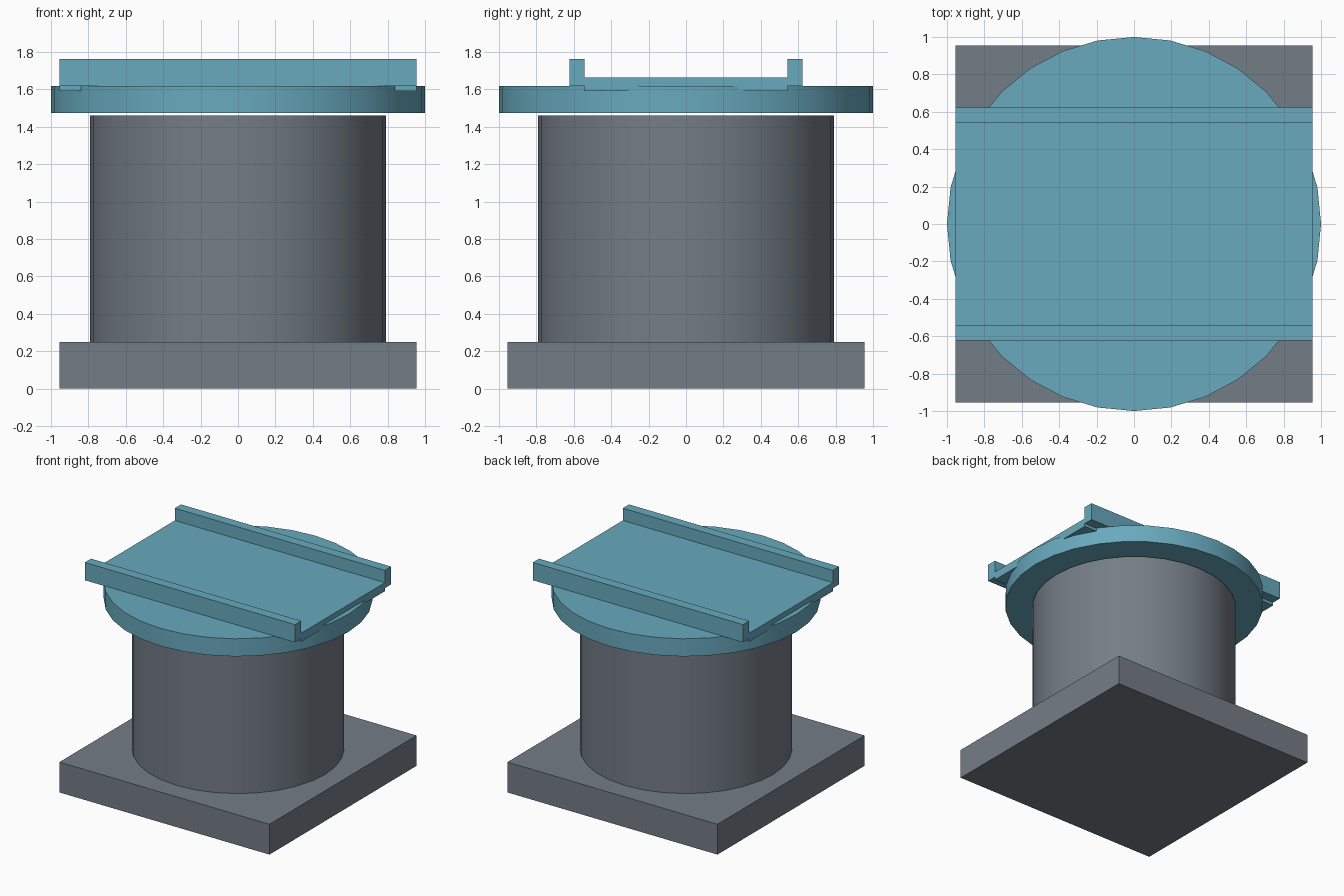
import bpy, math

if "Cube" in bpy.data.objects:
    bpy.data.objects.remove(bpy.data.objects["Cube"])


def material(name, rgb):
    m = bpy.data.materials.new(name)
    m.diffuse_color = (*rgb, 1)
    m.use_nodes = True
    m.node_tree.nodes["Principled BSDF"].inputs["Base Color"].default_value = m.diffuse_color
    return m


grey = material("slate grey", (0.175, 0.205, 0.24))
blue = material("soft blue", (0.14, 0.40, 0.51))


def box(name, sx, sy, z0, z1, mat):
    bpy.ops.mesh.primitive_cube_add(size=1, location=(0, 0, (z0 + z1) / 2))
    o = bpy.context.object
    o.name = name
    o.scale = (sx, sy, z1 - z0)
    bpy.ops.object.transform_apply(location=False, rotation=False, scale=True)
    o.data.materials.append(mat)
    return o


def drum(name, r, z0, z1, mat):
    bpy.ops.mesh.primitive_cylinder_add(vertices=32, radius=r, depth=z1 - z0,
                                        location=(0, 0, (z0 + z1) / 2))
    o = bpy.context.object
    o.name = name
    o.data.materials.append(mat)
    bpy.ops.object.shade_smooth_by_angle(angle=math.radians(30))
    return o


# Fixed pedestal
box("base_plate", 1.91, 1.91, 0, 0.249, grey)
drum("column", 0.79, 0.249, 1.46, grey)

# Turntable disc, floating just above the column
drum("turntable_disc", 1.0, 1.474, 1.619, blue)

# Tray with raised rails: half cross-section (y, z), mirrored and extruded along x
half = [(0.543, 1.592), (0.543, 1.617), (0.624, 1.617),
        (0.624, 1.763), (0.543, 1.763), (0.543, 1.662)]
section = half + [(-y, z) for y, z in reversed(half)]
n = len(section)
verts = [(x, y, z) for x in (-0.955, 0.955) for y, z in section]
faces = [(i, i + n, (i + 1) % n + n, (i + 1) % n) for i in range(n)]
# end caps: plate strip plus one quad per rail
for k in (0, n):
    caps = [(0, 1, 5, 6, 10, 11), (1, 2, 3, 4, 5), (6, 7, 8, 9, 10)]
    for c in caps:
        c = [i + k for i in c]
        faces.append(c if k else c[::-1])
mesh = bpy.data.meshes.new("railed_tray")
mesh.from_pydata(verts, [], faces)
mesh.materials.append(blue)
mesh.validate()
tray = bpy.data.objects.new("railed_tray", mesh)
bpy.context.collection.objects.link(tray)

# Make the tray normals point outward
import bmesh
bm = bmesh.new()
bm.from_mesh(mesh)
bmesh.ops.recalc_face_normals(bm, faces=bm.faces)
bm.to_mesh(mesh)
bm.free()
